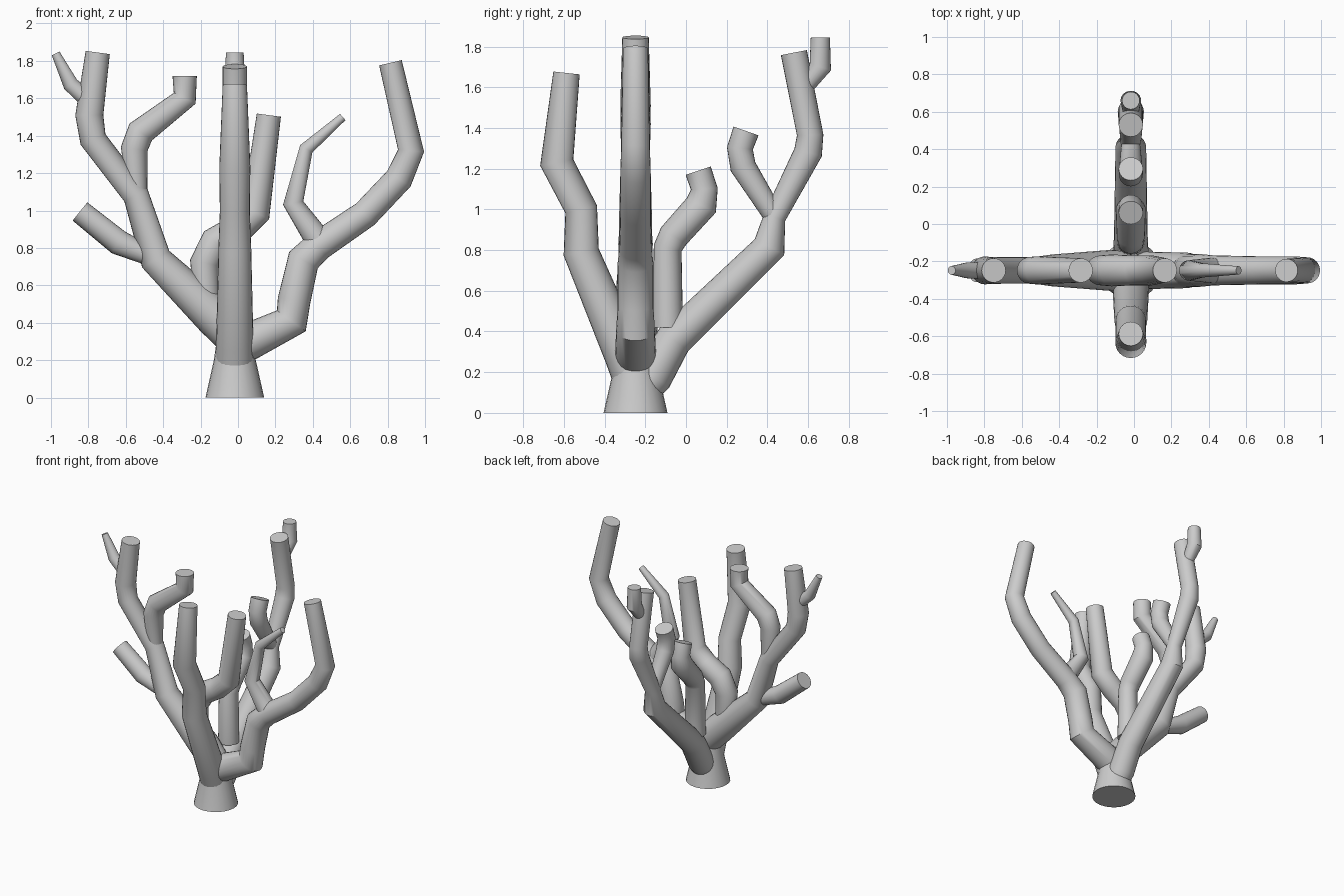
import bpy, bmesh, math
from mathutils import Vector

if "Cube" in bpy.data.objects:
    bpy.data.objects.remove(bpy.data.objects["Cube"])

CX, CY = -0.017, -0.248   # trunk axis
SIDES = 24


def tube(name, plane, pts):
    """Capped tapering tube through (across, height, radius) points in the 'x' or 'y' plane."""
    along = Vector((1, 0, 0)) if plane == 'x' else Vector((0, 1, 0))
    out = Vector((0, 1, 0)) if plane == 'x' else Vector((1, 0, 0))
    origin = Vector((0, CY, 0)) if plane == 'x' else Vector((CX, 0, 0))
    pos = [origin + along * a + Vector((0, 0, h)) for a, h, r in pts]
    bm = bmesh.new()
    rings = []
    for i, p in enumerate(pos):
        d = Vector()
        if i > 0:
            d += (p - pos[i - 1]).normalized()
        if i < len(pos) - 1:
            d += (pos[i + 1] - p).normalized()
        side = d.normalized().cross(out)
        r = pts[i][2]
        rings.append([bm.verts.new(p + r * (side * math.cos(t) + out * math.sin(t)))
                      for t in (2 * math.pi * k / SIDES for k in range(SIDES))])
    for lo, hi in zip(rings, rings[1:]):
        for k in range(SIDES):
            n = (k + 1) % SIDES
            bm.faces.new((lo[k], lo[n], hi[n], hi[k]))
    bm.faces.new(rings[0])
    bm.faces.new(rings[-1])
    bmesh.ops.recalc_face_normals(bm, faces=bm.faces)
    me = bpy.data.meshes.new(name)
    bm.to_mesh(me)
    bm.free()
    ob = bpy.data.objects.new(name, me)
    bpy.context.collection.objects.link(ob)
    bpy.ops.object.select_all(action='DESELECT')
    ob.select_set(True)
    bpy.context.view_layer.objects.active = ob
    bpy.ops.object.shade_smooth_by_angle(angle=math.radians(40))


# Flared foot and short trunk
tube("trunk_base", 'x', [(CX, 0, .157), (CX, .2, .112), (CX, .32, .095)])

# Right limb and its twig
tube("right_limb", 'x', [(-.02, .26, .1), (.06, .30, .1), (.285, .41, .095), (.30, .52, .088),
                         (.35, .735, .088), (.43, .81, .08), (.68, .98, .075),
                         (.86, 1.17, .075), (.925, 1.32, .07), (.815, 1.79, .062)])
tube("right_twig", 'x', [(.43, .84, .07), (.295, 1.04, .055), (.365, 1.33, .038), (.56, 1.5, .022)])

# Left limb and its branches
tube("left_limb", 'x', [(-.02, .32, .1), (-.12, .43, .11), (-.44, .74, .085), (-.545, 1.08, .07),
                        (-.775, 1.38, .072), (-.795, 1.51, .075), (-.75, 1.845, .065)])
tube("left_low_branch", 'x', [(-.46, .75, .05), (-.64, .83, .068), (-.845, .995, .0625)])
tube("left_high_branch", 'x', [(-.54, 1.1, .055), (-.555, 1.33, .072), (-.52, 1.42, .075),
                               (-.285, 1.6, .065), (-.285, 1.72, .065)])
tube("left_tip_twig", 'x', [(-.79, 1.58, .045), (-.895, 1.675, .042), (-.975, 1.84, .023)])
tube("inner_branch", 'x', [(-.165, .52, .07), (-.178, .72, .08), (-.12, .83, .085), (.0, .90, .08),
                           (.095, .99, .08), (.165, 1.51, .065)])

# Front limb
tube("front_limb", 'y', [(-.26, .17, .1), (-.30, .28, .1), (-.515, .79, .088), (-.515, 1.0, .08),
                         (-.635, 1.23, .083), (-.587, 1.67, .065)])

# Back limb and its branches
tube("back_limb", 'y', [(-.23, .1, .09), (-.16, .18, .095), (-.06, .36, .09), (.41, .815, .082),
                        (.435, .96, .055), (.6, 1.28, .07), (.61, 1.365, .065), (.53, 1.77, .065)])
tube("back_inner_branch", 'y', [(-.09, .42, .075), (-.09, .81, .07), (-.06, .87, .075),
                                (.075, 1.02, .08), (.09, 1.1, .066), (.06, 1.19, .065)])
tube("back_middle_branch", 'y', [(.43, .97, .05), (.28, 1.21, .064), (.265, 1.3, .064),
                                 (.295, 1.385, .065)])
tube("back_tip_twig", 'y', [(.585, 1.6, .04), (.66, 1.7, .055), (.66, 1.845, .047)])
